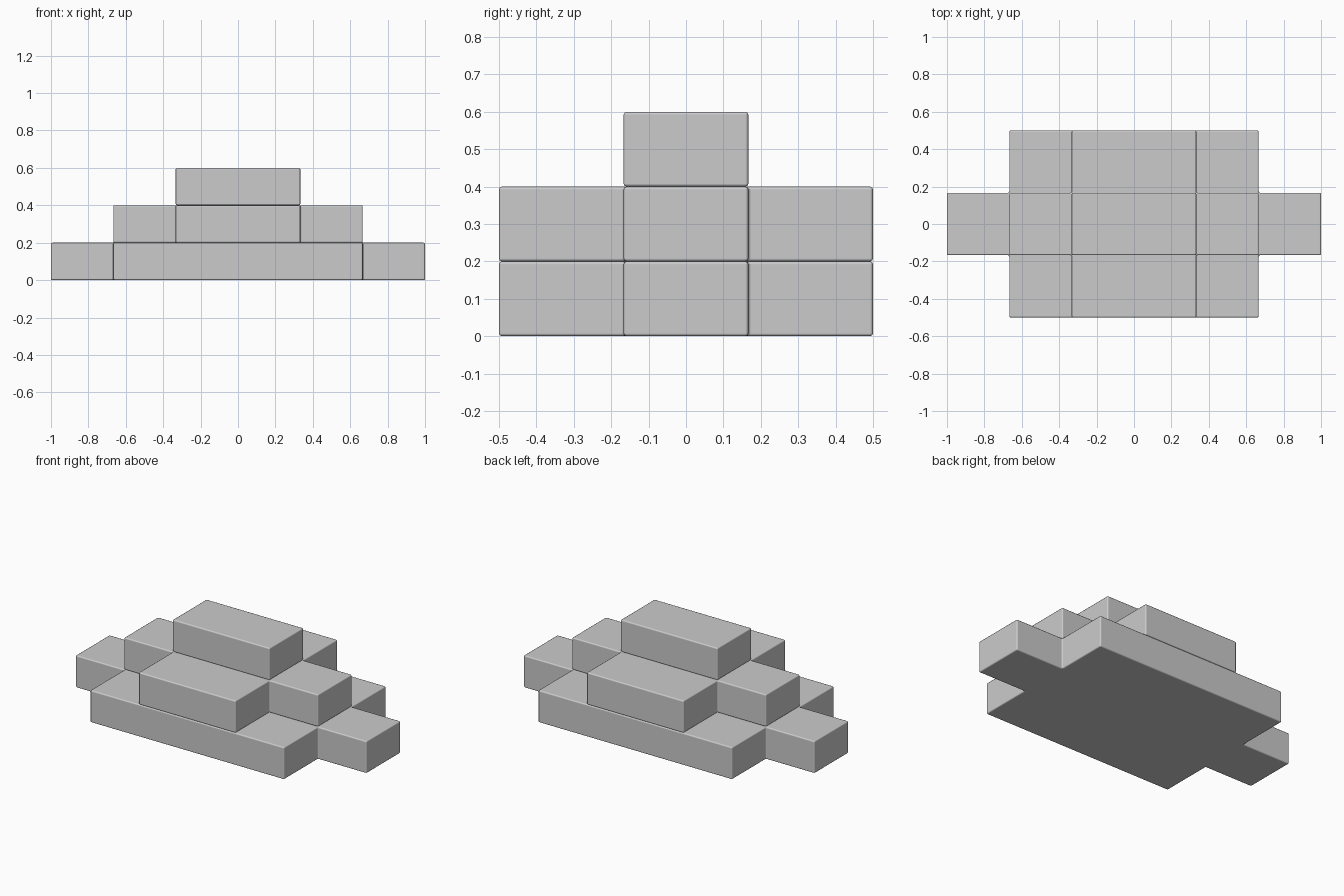
import bpy, bmesh

if "Cube" in bpy.data.objects:
    bpy.data.objects.remove(bpy.data.objects["Cube"])

T = 1 / 3      # plan grid module
H = 0.2        # tier height
S = T / 2      # half width of the narrow arms


def tier(name, outline, level):
    """Extrude a plan outline into one slab with softly eased edges."""
    bm = bmesh.new()
    z = level * H
    face = bm.faces.new([bm.verts.new((x, y, z)) for x, y in outline])
    top = bmesh.ops.extrude_face_region(bm, geom=[face])["geom"]
    verts = [v for v in top if isinstance(v, bmesh.types.BMVert)]
    bmesh.ops.translate(bm, verts=verts, vec=(0, 0, H))
    bmesh.ops.recalc_face_normals(bm, faces=bm.faces)
    mesh = bpy.data.meshes.new(name)
    bm.to_mesh(mesh)
    bm.free()
    mesh.shade_smooth()
    ob = bpy.data.objects.new(name, mesh)
    bpy.context.collection.objects.link(ob)
    bev = ob.modifiers.new("eased_edges", "BEVEL")
    bev.width = 0.008
    bev.segments = 2
    bev.limit_method = "ANGLE"
    bev.harden_normals = True
    return ob


def cross(arm, body):
    """Plus-shaped plan: full-depth body with narrow arms along x."""
    right = [(body, -0.5), (body, -S), (arm, -S), (arm, S), (body, S), (body, 0.5)]
    return right + [(-x, -y) for x, y in right]


# Stepped tiers, bottom to top
tier("bottom_tier", cross(1.0, 2 * T), 0)
tier("middle_tier", cross(2 * T, T), 1)
tier("top_block", [(-T, -S), (T, -S), (T, S), (-T, S)], 2)
